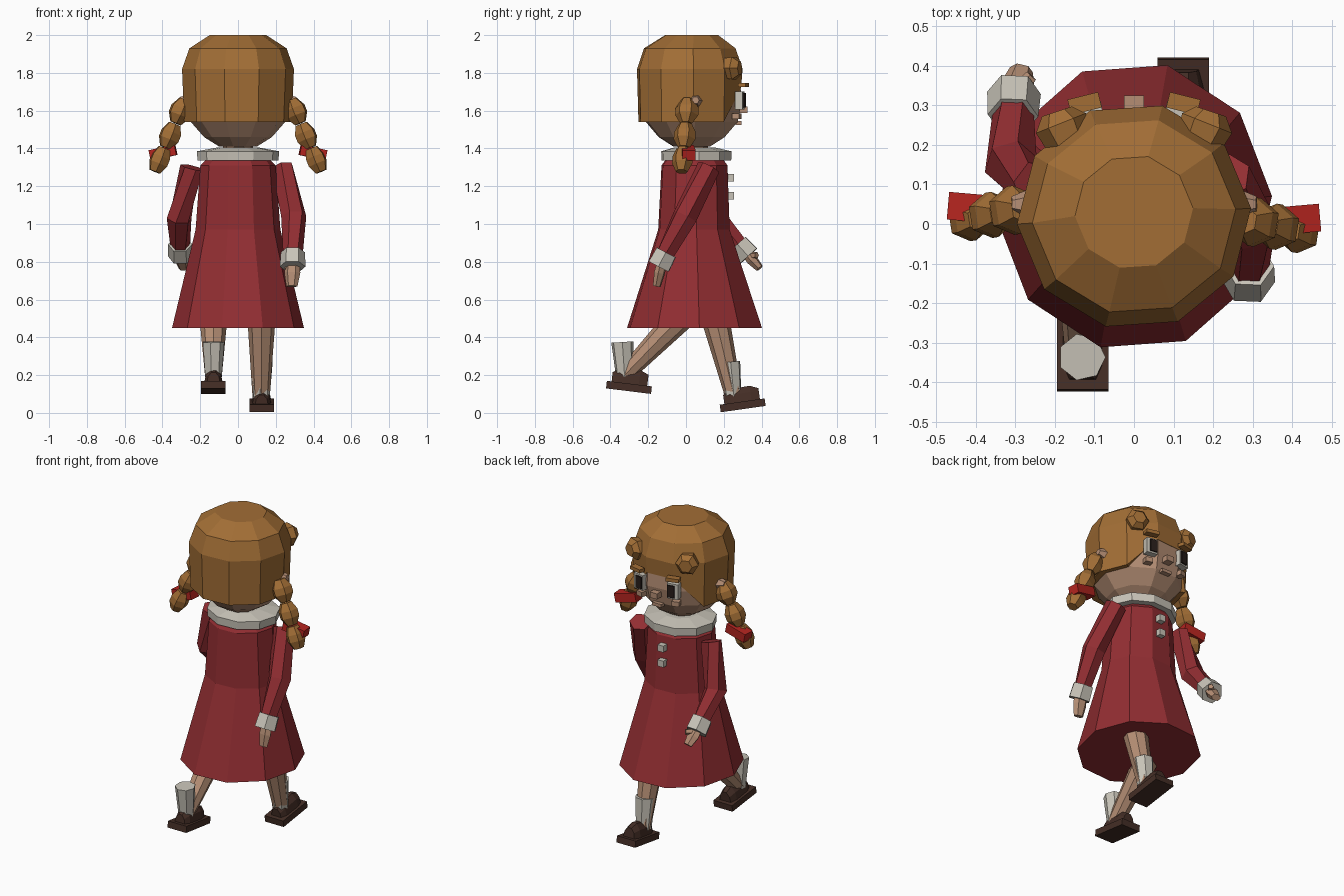
import bpy, bmesh
from math import sin, cos, radians, tau
from mathutils import Vector, Matrix, Euler

cube = bpy.data.objects.get("Cube")
if cube:
    bpy.data.objects.remove(cube, do_unlink=True)


def material(name, r, g, b):
    m = bpy.data.materials.new(name)
    m.use_nodes = True
    m.diffuse_color = (r, g, b, 1)
    m.node_tree.nodes["Principled BSDF"].inputs["Base Color"].default_value = (r, g, b, 1)
    return m


HAIR = material("golden brown hair", .36, .155, .036)
DRESS = material("dark red cloth", .29, .027, .032)
SKIN = material("skin", .46, .27, .175)
WHITE = material("off white cloth", .58, .55, .48)
LEATHER = material("brown leather", .058, .027, .019)
RED = material("bright red ribbon", .46, .018, .014)
DARK = material("dark eye", .02, .012, .01)


def finish(name, bm, mat):
    bmesh.ops.recalc_face_normals(bm, faces=bm.faces)
    mesh = bpy.data.meshes.new(name)
    bm.to_mesh(mesh)
    bm.free()
    mesh.materials.append(mat)
    ob = bpy.data.objects.new(name, mesh)
    bpy.context.collection.objects.link(ob)
    return ob


def loft(name, mat, rings):
    """Skin a list of vertex rings and cap both ends."""
    bm = bmesh.new()
    loops = [[bm.verts.new(p) for p in ring] for ring in rings]
    n = len(loops[0])
    for a, b in zip(loops, loops[1:]):
        for i in range(n):
            j = (i + 1) % n
            bm.faces.new((a[i], a[j], b[j], b[i]))
    bm.faces.new(loops[0])
    bm.faces.new(loops[-1])
    return finish(name, bm, mat)


def round_ring(y, z, rx, ry, sides=10, phase=4):
    angles = [radians(phase) + tau * i / sides for i in range(sides)]
    return [Vector((rx * cos(a), y + ry * sin(a), z)) for a in angles]


def tube(name, mat, points, radii, sides=6, flat=1):
    """Straight-sided limb through the points."""
    pts = [Vector(p) for p in points]
    rings = []
    for i, (p, r) in enumerate(zip(pts, radii)):
        d = pts[min(i + 1, len(pts) - 1)] - pts[max(i - 1, 0)]
        q = d.to_track_quat('Z', 'Y')
        rings.append([p + q @ Vector((r * cos(tau * k / sides), flat * r * sin(tau * k / sides), 0))
                      for k in range(sides)])
    return loft(name, mat, rings)


def box(name, mat, loc, size, rot=(0, 0, 0)):
    bm = bmesh.new()
    turn = Euler([radians(a) for a in rot]).to_matrix().to_4x4()
    bmesh.ops.create_cube(bm, size=1, matrix=Matrix.Translation(loc) @ turn @ Matrix.Diagonal((*size, 1)))
    return finish(name, bm, mat)


# Dress and collar
loft("dress", DRESS, [round_ring(.045, .45, .35, .368), round_ring(.042, .97, .225, .195),
                      round_ring(.045, 1.31, .2, .18), round_ring(.045, 1.35, .16, .15)])
loft("collar", WHITE, [round_ring(.055, 1.335, .215, .19), round_ring(.055, 1.385, .218, .192),
                       round_ring(.045, 1.405, .11, .11)])
for i, z in enumerate((1.15, 1.245)):
    box(f"button_{i + 1}", WHITE, (0, .235, z), (.04, .04, .04))

# Head
loft("neck", SKIN, [round_ring(.04, 1.37, .08, .08), round_ring(.04, 1.45, .08, .08)])
head_profile = [(1.41, .1), (1.46, .18), (1.54, .25), (1.64, .272), (1.76, .265), (1.85, .2)]
loft("head", SKIN, [round_ring(.03, z, r, r) for z, r in head_profile])

# Hair shell, its lower edge raised over the face
lower = round_ring(.02, 1.54, .285, .28)
inner = round_ring(.02, 1.54, .22, .22)
for ring in (lower, inner):
    for i in (2, 3):
        ring[i].z = 1.72
loft("hair", HAIR, [inner, lower, round_ring(.02, 1.82, .297, .288), round_ring(.02, 1.93, .258, .25),
                    round_ring(.03, 2.0, .15, .145)])

# Face
for side, s in (("right", 1), ("left", -1)):
    box(f"{side}_eye_white", WHITE, (s * .115, .285, 1.655), (.07, .04, .095), (0, 0, -s * 10))
    box(f"{side}_eye", DARK, (s * .11, .302, 1.655), (.045, .025, .075), (0, 0, -s * 10))
    box(f"{side}_eyebrow", HAIR, (s * .125, .305, 1.735), (.08, .04, .022), (0, 0, -s * 14))
    box(f"{side}_cheek", SKIN, (s * .12, .268, 1.57), (.045, .04, .03), (0, 0, -s * 15))
    tube(f"{side}_ear", SKIN, [(s * .25, .05, 1.65), (s * .31, .05, 1.655)], [.045, .02])
    # Curl at the fringe
    tube(f"{side}_curl", HAIR, [(s * .165, .21, 1.825), (s * .185, .255, 1.825), (s * .195, .285, 1.825)],
         [.06, .068, .04])
box("nose", SKIN, (0, .3, 1.605), (.05, .05, .035))
box("mouth", SKIN, (0, .278, 1.535), (.065, .03, .02))

# Braids with ribbons
for side, s, y in (("right", 1, -.005), ("left", -1, .025)):
    for i in range(3):
        c = Vector((s * (.305 + .055 * i), y + .01 - .012 * i, 1.595 - .128 * i))
        d = Vector((s * .025, -.004, -.062))
        size = .062 - .004 * i
        tube(f"{side}_braid_{i + 1}", HAIR, [c - d, c - d * .3, c + d * .3, c + d],
             [.035, size, size, .032])
    box(f"{side}_ribbon", RED, (s * .397, y + .015, 1.378), (.14, .07, .055), (0, s * 12, s * 5))

# Arms: shoulder, elbow, wrist and fingertip of each
ARMS = {
    "right": ((.235, .12, 1.3), (.295, -.005, 1.04), (.29, -.125, .81), (.285, -.155, .67)),
    "left": ((-.245, .1, 1.3), (-.312, .15, 1.03), (-.305, .305, .86), (-.285, .39, .765)),
}
for side, path in ARMS.items():
    shoulder, elbow, wrist, tip = map(Vector, path)
    d = (tip - wrist).normalized()
    tube(f"{side}_sleeve", DRESS, [shoulder, elbow, wrist], [.062, .068, .05])
    along = (wrist - elbow).normalized()
    tube(f"{side}_cuff", WHITE, [wrist - along * .045, wrist + along * .04], [.064, .068])
    tube(f"{side}_hand", SKIN, [wrist, wrist + d * .07, tip], [.035, .043, .03], flat=.7)
    inward = Vector((-.035 if side == "right" else .035, .02, .03))
    tube(f"{side}_thumb", SKIN, [wrist + d * .04, wrist + d * .075 + inward], [.022, .017], sides=5)

# Legs, socks and shoes: hip, ankle, sock base, sock top, shoe centre, pitch
LEGS = {
    "right": ((.125, .12, .65), (.122, .255, .08), (.122, .25, .08), (.124, .23, .27), (.125, .3, .04), 8),
    "left": ((-.13, .08, .62), (-.13, -.325, .2), (-.132, -.325, .19), (-.132, -.337, .375), (-.13, -.302, .135), -7),
}
for side, (hip, ankle, base, top, shoe, pitch) in LEGS.items():
    tube(f"{side}_leg", SKIN, [hip, ankle], [.085, .045], sides=8)
    tube(f"{side}_sock", WHITE, [base, top], [.046, .06], sides=7)
    box(f"{side}_sole", LEATHER, shoe, (.13, .24, .04), (pitch, 0, 0))
    # Arched upper, running from heel to toe
    turn = Matrix.Rotation(radians(pitch), 3, 'X')
    rings = []
    for y, w, h in ((-.095, .035, .06), (-.06, .05, .085), (.05, .052, .09), (.095, .04, .07)):
        arch = [(w * cos(radians(a)), y, .012 + h * sin(radians(a))) for a in range(0, 181, 36)]
        rings.append([Vector(shoe) + turn @ Vector(p) for p in arch])
    loft(f"{side}_shoe_upper", LEATHER, rings)
